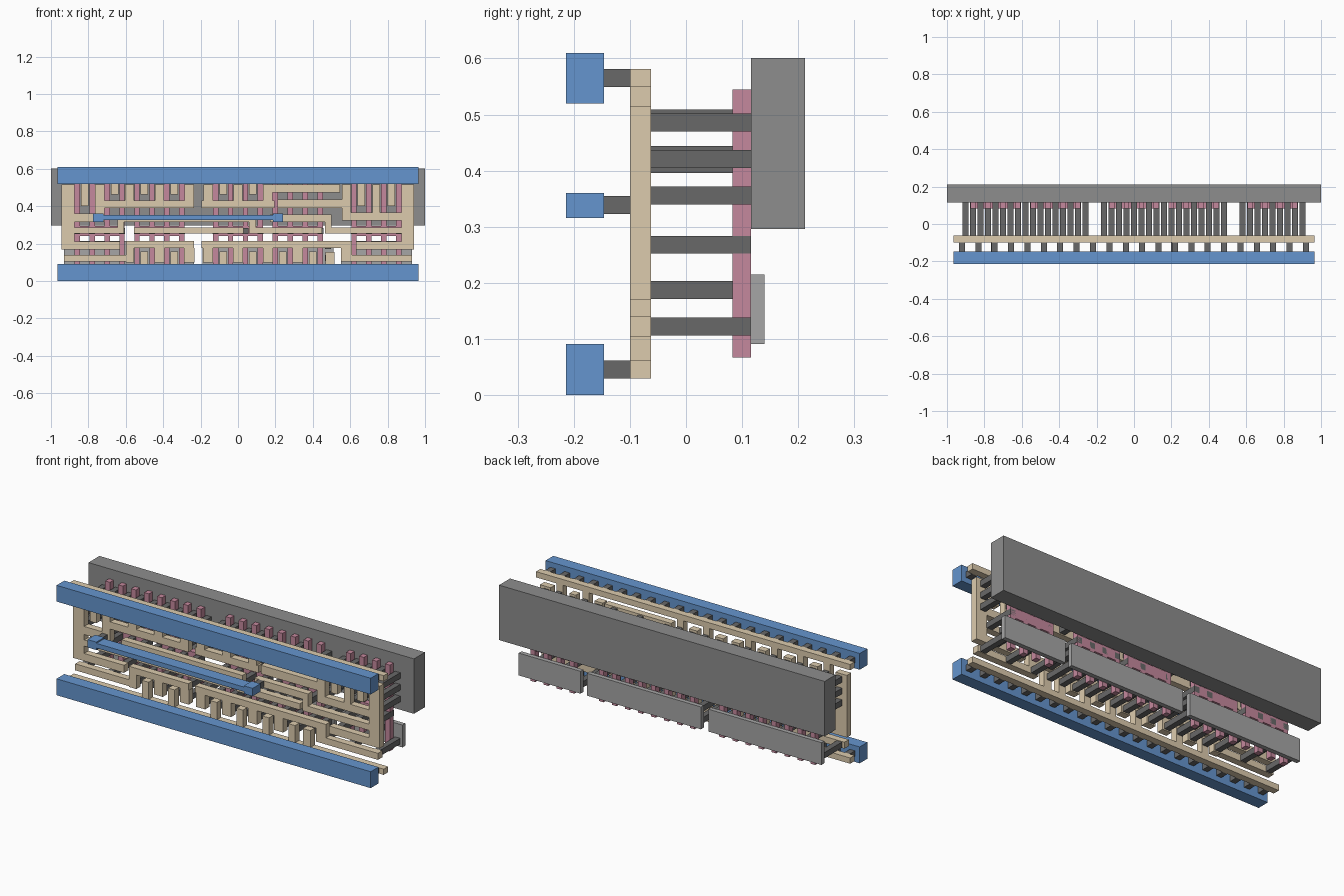
import bpy, bmesh


def material(name, rgb):
    m = bpy.data.materials.new(name)
    m.diffuse_color = (*rgb, 1)
    return m


BLUE = material("blue", (0.13, 0.30, 0.62))
TAN = material("tan", (0.72, 0.60, 0.42))
PINK = material("pink", (0.56, 0.25, 0.34))
DARK = material("dark_grey", (0.14, 0.14, 0.14))
MID = material("mid_grey", (0.27, 0.27, 0.27))
LIGHT = material("light_grey", (0.38, 0.38, 0.38))


def slab(name, rects, y0, y1, mat):
    """One object of boxes: rects are (x0, x1, z0, z1) extruded from y0 to y1."""
    bm = bmesh.new()
    for x0, x1, z0, z1 in rects:
        vs = [bm.verts.new((x, y0, z)) for x, z in ((x0, z0), (x1, z0), (x1, z1), (x0, z1))]
        f = bm.faces.new(vs)
        ext = bmesh.ops.extrude_face_region(bm, geom=[f])
        moved = [v for v in ext["geom"] if isinstance(v, bmesh.types.BMVert)]
        bmesh.ops.translate(bm, vec=(0, y1 - y0, 0), verts=moved)
    bmesh.ops.recalc_face_normals(bm, faces=bm.faces)
    me = bpy.data.meshes.new(name)
    bm.to_mesh(me)
    bm.free()
    ob = bpy.data.objects.new(name, me)
    me.materials.append(mat)
    bpy.context.collection.objects.link(ob)


def cols(xs, z0, z1, w=0.04):
    return [(x - w / 2, x + w / 2, z0, z1) for x in xs]


def squares(xs, zs, s=0.032):
    return [r for z in zs for r in cols(xs, z - s / 2, z + s / 2, s)]


# Front metal rails and the cross bar
Y_METAL = (-0.214, -0.146)
slab("top_rail", [(-0.965, 0.965, 0.52, 0.61)], *Y_METAL, BLUE)
slab("bottom_rail", [(-0.965, 0.965, 0, 0.091)], *Y_METAL, BLUE)
slab("cross_bar", [(-0.775, -0.72, 0.316, 0.36), (-0.72, 0.186, 0.327, 0.353),
                   (0.186, 0.24, 0.316, 0.36)], *Y_METAL, BLUE)

# Short posts between rails and wiring
posts = [-0.92 + 0.0876 * i for i in range(22)]
slab("short_posts", squares(posts, (0.046, 0.565)) + squares((-0.748, 0.213), (0.339,)),
     -0.146, -0.1, DARK)

# Column positions
L = [-0.90 + 0.08 * i for i in range(9)]     # left group
C = [-0.16 + 0.08 * i for i in range(9)]     # centre group
R = [0.58 + 0.08 * i for i in range(5)]      # right group

# Tan wiring layer
Y_WIRE = (-0.1, -0.062)
slab("supply_wire", [(-0.965, 0.965, 0.549, 0.581)]
     + cols(L[3:8:2] + C[1:4:2], 0.463, 0.549)
     + cols([L[1], R[1], R[3]], 0.40, 0.549), *Y_WIRE, TAN)
slab("ground_wire", [(-0.965, 0.965, 0.03, 0.062), (0.468, 0.515, 0.062, 0.155)]
     + cols(L[5:8:2] + C[1:7:2] + [C[7]], 0.062, 0.158), *Y_WIRE, TAN)
slab("left_comb_wire", [(-0.945, -0.875, 0.17, 0.515), (-0.875, -0.715, 0.317, 0.362),
                        (-0.765, -0.715, 0.362, 0.39), (-0.765, -0.235, 0.39, 0.43),
                        (-0.875, -0.63, 0.17, 0.212)]
     + cols(L[2:9:2], 0.43, 0.515, 0.05), *Y_WIRE, TAN)
slab("left_lower_wire", [(-0.93, -0.60, 0.104, 0.14), (-0.60, -0.235, 0.178, 0.215),
                         (-0.60, -0.555, 0.10, 0.178)]
     + cols([L[6], L[8]], 0.10, 0.178, 0.055), *Y_WIRE, TAN)
slab("left_gate_wire", [(-0.875, -0.61, 0.253, 0.287), (-0.645, -0.61, 0.287, 0.317),
                        (-0.645, 0.097, 0.317, 0.35), (0.06, 0.097, 0.287, 0.317),
                        (0.06, 0.45, 0.253, 0.287)], *Y_WIRE, TAN)
slab("middle_gate_wire", [(-0.555, 0.03, 0.253, 0.287)], *Y_WIRE, TAN)
slab("right_gate_wire", [(0.17, 0.50, 0.317, 0.355), (0.465, 0.50, 0.287, 0.317),
                         (0.465, 0.875, 0.253, 0.287)], *Y_WIRE, TAN)
slab("centre_comb_wire", [(-0.195, 0.195, 0.39, 0.43), (0.185, 0.545, 0.473, 0.515)]
     + cols(C[0:5:2], 0.43, 0.515, 0.05), *Y_WIRE, TAN)
slab("right_comb_wire", [(0.21, 0.555, 0.39, 0.437), (0.555, 0.605, 0.325, 0.515),
                         (0.605, 0.875, 0.325, 0.367), (0.72, 0.76, 0.367, 0.515),
                         (0.875, 0.94, 0.17, 0.515), (0.63, 0.875, 0.17, 0.212)],
     *Y_WIRE, TAN)
slab("centre_lower_wire", [(-0.195, 0.61, 0.178, 0.215), (0.55, 0.61, 0.14, 0.178),
                           (0.55, 0.93, 0.104, 0.14)]
     + cols(C[0:7:2], 0.10, 0.178, 0.055), *Y_WIRE, TAN)

# Pink gate fingers with a strap across each set of four
starts = (-0.86, -0.54, -0.12, 0.20, 0.62)
gates = []
fingers = []
for s in starts:
    g = [s + 0.08 * i for i in range(4)]
    gates += g
    fingers += cols(g, 0.067, 0.24, 0.029) + cols(g, 0.295, 0.545, 0.029)
    fingers.append((s - 0.0145, s + 0.2545, 0.24, 0.295))
slab("gate_fingers", fingers, 0.083, 0.116, PINK)

# Long posts from the wiring to the back layers
long_posts = squares(gates, (0.268,))
long_posts += squares(L[0:9:2] + C[0:5:2] + R[0:5:2], (0.421, 0.486))
long_posts += squares([L[0], L[2]] + R[0:5:2], (0.356,))
long_posts += squares(L[3:8:2] + C[1:4:2] + [C[6], C[8]], (0.493,))
long_posts += squares([L[1], R[1], R[3]], (0.428, 0.493))
long_posts += squares([C[5], C[7]], (0.412,))
long_posts += squares(L[0:4:2] + L[4:] + C + R[0:5:2], (0.122,))
long_posts += squares([L[1], L[3]] + L[4:9:2] + C[0:9:2] + [R[1], R[3]], (0.187,))
slab("long_posts", long_posts, -0.062, 0.116, DARK)

# Back block and the three plates below it
slab("back_block", [(-1, 1, 0.296, 0.601)], 0.116, 0.212, MID)
slab("back_plates", [(-0.93, -0.235, 0.091, 0.215), (-0.19, 0.51, 0.091, 0.215),
                     (0.55, 0.93, 0.091, 0.215)], 0.115, 0.14, LIGHT)
